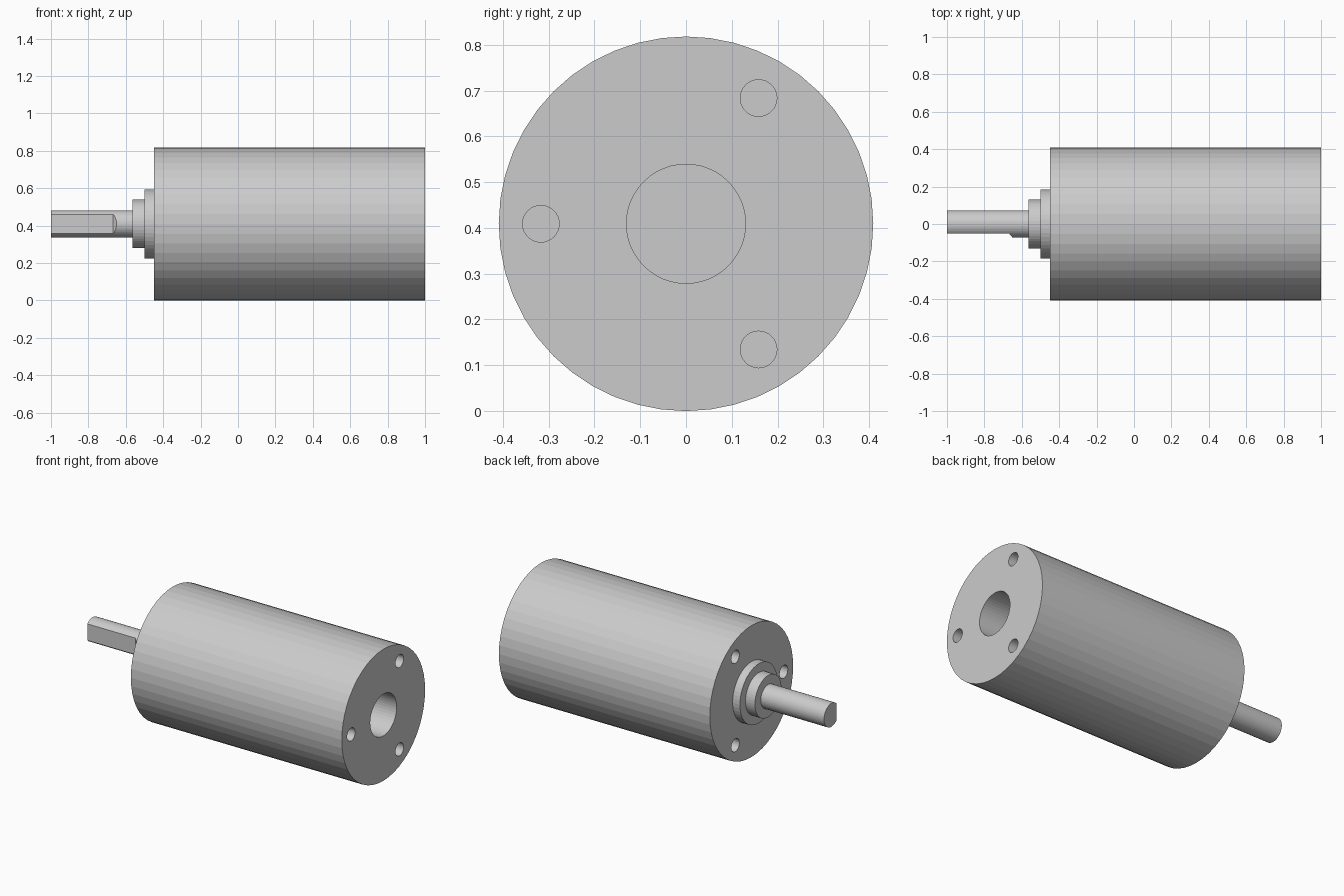
import bpy, bmesh
from math import cos, sin, pi, radians

if "Cube" in bpy.data.objects:
    bpy.data.objects.remove(bpy.data.objects["Cube"])

R = 0.409          # body radius, also the axis height
SIDES = 48


def finish(bm, name):
    bmesh.ops.remove_doubles(bm, verts=bm.verts, dist=1e-5)
    bmesh.ops.recalc_face_normals(bm, faces=bm.faces)
    mesh = bpy.data.meshes.new(name)
    bm.to_mesh(mesh)
    bm.free()
    obj = bpy.data.objects.new(name, mesh)
    bpy.context.collection.objects.link(obj)
    return obj


def lathe(name, profile, y=0, z=R, sides=SIDES):
    """Solid of revolution about the x direction from (x, radius) points."""
    bm = bmesh.new()
    rings = [[bm.verts.new((x, y + r * cos(2 * pi * i / sides),
                            z + r * sin(2 * pi * i / sides)))
              for i in range(sides)] for x, r in profile]
    for a, b in zip(rings, rings[1:]):
        for i in range(sides):
            j = (i + 1) % sides
            bm.faces.new((a[i], a[j], b[j], b[i]))
    bm.faces.new(rings[0])
    bm.faces.new(rings[-1])
    return finish(bm, name)


def cut(obj, cutter):
    mod = obj.modifiers.new("cut", 'BOOLEAN')
    mod.operation = 'DIFFERENCE'
    mod.solver = 'EXACT'
    mod.object = cutter
    cutter.hide_render = True
    bpy.context.view_layer.objects.active = obj
    bpy.ops.object.modifier_apply(modifier=mod.name)
    bpy.data.objects.remove(cutter)


# Body with stepped front boss and rear bore
body = lathe("motor_body", [
    (-0.565, 0.13), (-0.5, 0.13), (-0.5, 0.185), (-0.45, 0.185),
    (-0.45, R), (1, R), (1, 0.13), (0.75, 0.13)])

# Three blind screw holes in each end face
for x0, x1 in ((-0.5, -0.33), (0.88, 1.05)):
    for angle in (60, 180, 300):
        a = radians(angle)
        hole = lathe("screw_hole_cutter", [(x0, 0.04), (x1, 0.04)],
                     0.317 * cos(a), R + 0.317 * sin(a), 32)
        cut(body, hole)

# Output shaft
shaft = lathe("output_shaft", [(-1, 0.073), (-0.56, 0.073)])

# Flat on the front of the shaft, with a sloped run-out
bm = bmesh.new()
outline = [(-1.1, -0.2), (-0.541, -0.2), (-0.667, -0.052), (-1.1, -0.052)]
face = bm.faces.new([bm.verts.new((x, y, R - 0.2)) for x, y in outline])
ext = bmesh.ops.extrude_face_region(bm, geom=[face])
top = [v for v in ext["geom"] if isinstance(v, bmesh.types.BMVert)]
bmesh.ops.translate(bm, verts=top, vec=(0, 0, 0.4))
cut(shaft, finish(bm, "shaft_flat_cutter"))
